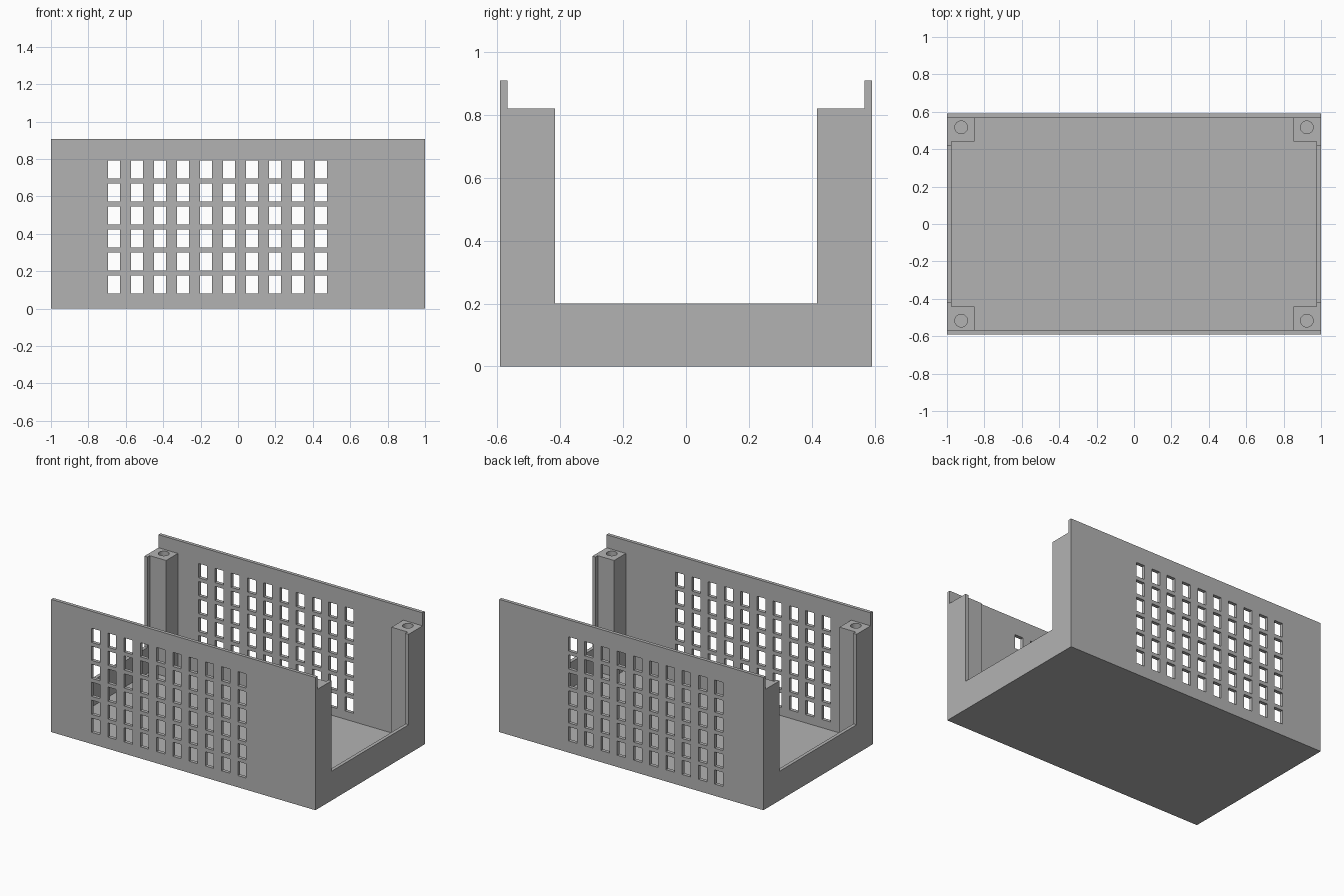
import bpy
import bmesh
from math import radians
from mathutils import Matrix, Vector

cube = bpy.data.objects.get("Cube")
if cube:
    bpy.data.objects.remove(cube, do_unlink=True)

# Main dimensions
HX, HY, HEIGHT = 1.0, 0.591, 0.908      # half length, half depth, height
WALL = 0.0235
IN_X, IN_Y = HX - WALL, HY - WALL       # inner wall faces
POST_X, POST_Y = 0.853, 0.441           # inner faces of the corner posts
POST_TOP, SILL, NOTCH = 0.819, 0.2, 0.416

grey = bpy.data.materials.new("plain grey")
grey.use_nodes = True
colour = (0.45, 0.45, 0.45, 1)
grey.diffuse_color = colour
grey.node_tree.nodes["Principled BSDF"].inputs["Base Color"].default_value = colour


def make_object(name, bm):
    bmesh.ops.recalc_face_normals(bm, faces=bm.faces)
    mesh = bpy.data.meshes.new(name)
    bm.to_mesh(mesh)
    bm.free()
    mesh.materials.append(grey)
    obj = bpy.data.objects.new(name, mesh)
    bpy.context.collection.objects.link(obj)
    return obj


def add_box(bm, low, high):
    low, high = Vector(low), Vector(high)
    matrix = Matrix.Translation((low + high) / 2) @ Matrix.Diagonal((*(high - low), 1))
    bmesh.ops.create_cube(bm, size=1, matrix=matrix)


def prism(name, points, direction):
    bm = bmesh.new()
    face = bm.faces.new([bm.verts.new(p) for p in points])
    top = bmesh.ops.extrude_face_region(bm, geom=[face])["geom"]
    moved = [v for v in top if isinstance(v, bmesh.types.BMVert)]
    bmesh.ops.translate(bm, verts=moved, vec=direction)
    # extruding keeps the first face only when needed, so close any open end
    rim = [e for e in bm.edges if e.is_boundary]
    if rim:
        bmesh.ops.holes_fill(bm, edges=rim)
    return make_object(name, bm)


# Outer block
bm = bmesh.new()
add_box(bm, (-HX, -HY, 0), (HX, HY, HEIGHT))
tray = make_object("vented_case_tray", bm)

# Inner cavity, leaving a square post in every corner
quarter = [(IN_X, POST_Y), (POST_X, POST_Y), (POST_X, IN_Y)]
outline = (quarter + [(-x, y) for x, y in reversed(quarter)]
           + [(-x, -y) for x, y in quarter] + [(x, -y) for x, y in reversed(quarter)])
cavity = prism("cavity_cutter", [(x, y, WALL) for x, y in outline], (0, 0, 1.2))

# Stepped opening through both ends
half = [(NOTCH, SILL), (NOTCH, POST_TOP), (IN_Y, POST_TOP), (IN_Y, 1.1)]
profile = half + [(-y, z) for y, z in reversed(half)]
opening = prism("end_opening_cutter", [(-1.2, y, z) for y, z in profile], (2.4, 0, 0))

# Grid of vents through the front and back walls
bm = bmesh.new()
for col in range(10):
    for row in range(6):
        x, z = -0.695 + col * 0.123, 0.08 + row * 0.123
        add_box(bm, (x, -0.8, z), (x + 0.064, 0.8, z + 0.097))
vents = make_object("vent_cutter", bm)

# Screw holes in the posts
bm = bmesh.new()
for sx in (-1, 1):
    for sy in (-1, 1):
        bmesh.ops.create_cone(bm, cap_ends=True, segments=32, radius1=0.034, radius2=0.034,
                              depth=0.6, matrix=Matrix.Translation((sx * 0.924, sy * 0.517, 0.72)))
screw_holes = make_object("screw_hole_cutter", bm)

# Cut everything out of the block
bpy.context.view_layer.objects.active = tray
for cutter in (cavity, opening, vents, screw_holes):
    cutter.hide_render = True
    mod = tray.modifiers.new(cutter.name, "BOOLEAN")
    mod.operation = "DIFFERENCE"
    mod.solver = "EXACT"
    mod.object = cutter
    bpy.ops.object.modifier_apply(modifier=mod.name)
    bpy.data.objects.remove(cutter, do_unlink=True)

bpy.ops.object.select_all(action="DESELECT")
tray.select_set(True)
bpy.ops.object.shade_smooth_by_angle(angle=radians(30))
